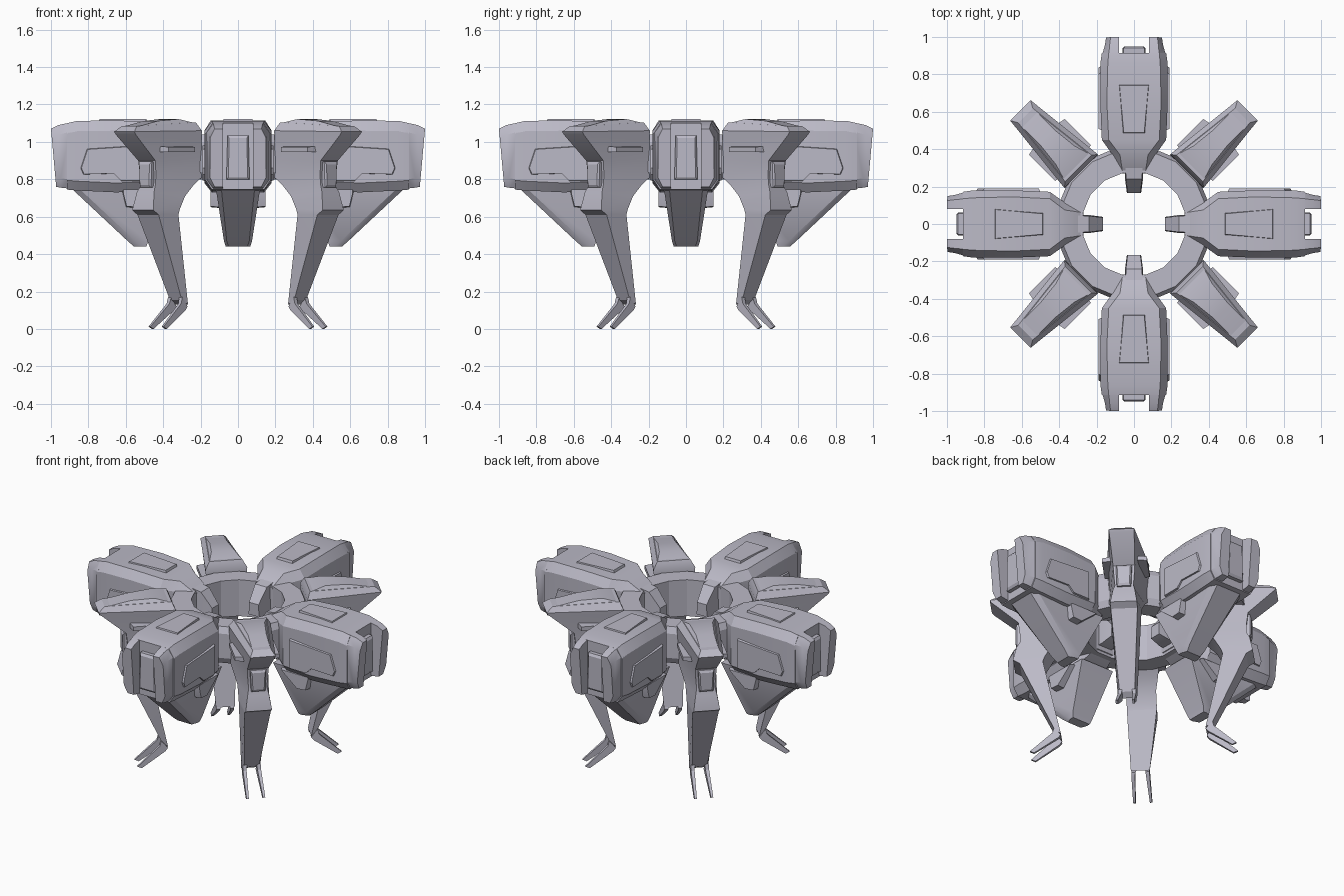
import bpy, bmesh, math

if "Cube" in bpy.data.objects:
    bpy.data.objects.remove(bpy.data.objects["Cube"], do_unlink=True)

# One grey metal for everything
metal = bpy.data.materials.new("grey metal")
metal.use_nodes = True
metal.diffuse_color = (0.5, 0.49, 0.57, 1)
metal.node_tree.nodes["Principled BSDF"].inputs["Base Color"].default_value = metal.diffuse_color


def loft(bm, loops):
    """Skin a row of closed loops and cap both ends."""
    rows = [[bm.verts.new(p) for p in loop] for loop in loops]
    n = len(rows[0])
    for a, b in zip(rows, rows[1:]):
        for i in range(n):
            j = (i + 1) % n
            bm.faces.new((a[i], a[j], b[j], b[i]))
    bm.faces.new(rows[0][::-1])
    bm.faces.new(rows[-1])


def add_part(name, solids, turns):
    """Make one mesh from lofts and place a copy at each turn angle."""
    bm = bmesh.new()
    for loops in solids:
        loft(bm, loops)
    bmesh.ops.recalc_face_normals(bm, faces=bm.faces)
    mesh = bpy.data.meshes.new(name)
    bm.to_mesh(mesh)
    bm.free()
    mesh.materials.append(metal)
    for k, angle in enumerate(turns):
        ob = bpy.data.objects.new(f"{name}_{k + 1}", mesh)
        ob.rotation_euler.z = math.radians(angle)
        bpy.context.collection.objects.link(ob)
        bpy.ops.object.select_all(action='DESELECT')
        ob.select_set(True)
        bpy.context.view_layer.objects.active = ob
        if k == 0:
            bpy.ops.object.shade_smooth_by_angle(angle=math.radians(28))


def pod_section(r, top, side, z_top, z_bot, base, lean=0):
    """Eight-sided cross-section of the pod at radius r."""
    half = [(top, z_top), (side, z_top - 0.055), (side, z_bot + 0.05), (base, z_bot)]
    ring = half + [(-y, z) for y, z in reversed(half)]
    return [(r - lean * (z_top - z), y, z) for y, z in ring]


def leg_section(r_in, w_in, z_in, r_out, w_out, z_out):
    """Four-sided horizontal slice of the leg."""
    return [(r_in, -w_in, z_in), (r_out, -w_out, z_out),
            (r_out, w_out, z_out), (r_in, w_in, z_in)]


def side_plate(profile, y0, y1, inset=0.01):
    """Bevelled (r, z) outline raised from y0 to y1, on both sides."""
    cr = sum(p[0] for p in profile) / len(profile)
    cz = sum(p[1] for p in profile) / len(profile)
    k = 1 - inset / 0.1
    return [[[(r, s * y0, z) for r, z in profile],
             [(cr + (r - cr) * k, s * y1, cz + (z - cz) * k) for r, z in profile]]
            for s in (1, -1)]


POD_TURNS = (0, 90, 180, 270)
LEG_TURNS = (45, 135, 225, 315)

# Central ring
def circle(r, z):
    return [(r * math.cos(math.tau * (i + .5) / 16), r * math.sin(math.tau * (i + .5) / 16), z)
            for i in range(16)]

bm_loops = [circle(0.28, 0.80), circle(0.40, 0.80), circle(0.42, 0.84),
            circle(0.42, 1.0), circle(0.40, 1.04), circle(0.28, 1.04)]
bm = bmesh.new()
rows = [[bm.verts.new(p) for p in loop] for loop in bm_loops]
for a, b in zip(rows, rows[1:] + rows[:1]):
    for i in range(16):
        j = (i + 1) % 16
        bm.faces.new((a[i], a[j], b[j], b[i]))
bmesh.ops.recalc_face_normals(bm, faces=bm.faces)
ring_mesh = bpy.data.meshes.new("central_ring")
bm.to_mesh(ring_mesh)
bm.free()
ring_mesh.materials.append(metal)
ring = bpy.data.objects.new("central_ring", ring_mesh)
bpy.context.collection.objects.link(ring)

# Pod bodies
add_part("pod_body", [[
    pod_section(0.27, 0.06, 0.10, 1.03, 0.82, 0.07),
    pod_section(0.37, 0.075, 0.115, 1.09, 0.77, 0.09),
    pod_section(0.45, 0.135, 0.172, 1.105, 0.74, 0.13),
    pod_section(0.65, 0.145, 0.18, 1.115, 0.73, 0.14),
    pod_section(0.86, 0.14, 0.18, 1.112, 0.74, 0.14),
    pod_section(0.915, 0.135, 0.172, 1.10, 0.745, 0.14)]], POD_TURNS)

# Forked outer end of each pod
def fork_section(r, top, side, z_top, z_bot, lean, s):
    pts = [(0.08, z_top), (top, z_top), (side, z_top - 0.05),
           (side, z_bot + 0.05), (top, z_bot), (0.08, z_bot)]
    return [(r - lean * (z_top - z), s * y, z) for y, z in pts]

add_part("pod_fork", [[fork_section(0.90, 0.135, 0.172, 1.103, 0.75, 0, s),
                       fork_section(0.96, 0.13, 0.155, 1.09, 0.755, 0.04, s),
                       fork_section(1.0, 0.125, 0.15, 1.07, 0.76, 0.09, s)]
                      for s in (1, -1)], POD_TURNS)

# Plate inside the fork
def end_face(r, w, z0, z1):
    return [(r, -w, z0), (r, w, z0), (r, w * 0.9, z1), (r, -w * 0.9, z1)]

add_part("pod_end_plate", [[end_face(0.90, 0.062, 0.795, 1.035),
                            end_face(0.94, 0.062, 0.795, 1.035),
                            end_face(0.95, 0.052, 0.81, 1.02)]], POD_TURNS)

# Raised top and side plates
add_part("pod_top_plate", [[
    [(0.48, -0.06, 1.09), (0.75, -0.085, 1.09), (0.75, 0.085, 1.09), (0.48, 0.06, 1.09)],
    [(0.49, -0.055, 1.122), (0.74, -0.077, 1.122), (0.74, 0.077, 1.122), (0.49, 0.055, 1.122)],
]], POD_TURNS)
add_part("pod_side_plate", side_plate(
    [(0.50, 0.985), (0.81, 0.965), (0.845, 0.86), (0.83, 0.825),
     (0.665, 0.83), (0.625, 0.79), (0.50, 0.79)], 0.17, 0.19, 0.005), POD_TURNS)

# Lower fins with side blocks
def fin_slice(z, r0, r1, w0, w1):
    c = 0.04
    return [(r0, -w0, z), (r1 - c, -w0, z), (r1, -w1, z), (r1, w1, z), (r1 - c, w0, z), (r0, w0, z)]

add_part("lower_fin", [[fin_slice(0.76, 0.34, 0.90, 0.12, 0.09),
                        fin_slice(0.47, 0.48, 0.59, 0.075, 0.06),
                        fin_slice(0.44, 0.49, 0.555, 0.065, 0.05)]], POD_TURNS)
add_part("fin_side_block", side_plate(
    [(0.40, 0.75), (0.62, 0.75), (0.62, 0.73), (0.60, 0.65), (0.53, 0.645)],
    0.08, 0.148), POD_TURNS)

# Inner hooks reaching into the ring
add_part("inner_hook", [[end_face(0.30, 0.05, 0.85, 1.05), end_face(0.24, 0.048, 0.85, 1.04),
                         end_face(0.165, 0.038, 0.87, 0.95)]], POD_TURNS)

# Legs, from ankle to head
add_part("leg", [[
    leg_section(0.435, 0.057, 0.13, 0.47, 0.045, 0.155),
    leg_section(0.54, 0.09, 0.61, 0.68, 0.08, 0.61),
    leg_section(0.53, 0.09, 0.64, 0.72, 0.08, 0.635),
    leg_section(0.49, 0.09, 0.71, 0.70, 0.065, 0.73),
    leg_section(0.44, 0.105, 0.77, 0.68, 0.055, 0.77),
    leg_section(0.39, 0.115, 0.81, 0.68, 0.06, 0.82),
    leg_section(0.39, 0.115, 0.90, 0.69, 0.065, 0.90),
    leg_section(0.40, 0.125, 1.03, 0.85, 0.075, 1.04),
    leg_section(0.40, 0.127, 1.06, 0.86, 0.077, 1.055),
    leg_section(0.42, 0.10, 1.105, 0.82, 0.055, 1.085),
]], LEG_TURNS)
add_part("leg_crown", [[
    leg_section(0.42, 0.10, 1.10, 0.82, 0.055, 1.08),
    leg_section(0.52, 0.07, 1.122, 0.66, 0.055, 1.112)]], LEG_TURNS)

# Shoulder strips and shin panels
add_part("shoulder_strip", side_plate(
    [(0.45, 0.945), (0.67, 0.945), (0.67, 0.975), (0.45, 0.975)], 0.08, 0.135), LEG_TURNS)

def panel(r, w, z0, z1):
    return [(r, -w, z0), (r, w, z0), (r, w * 1.15, z1), (r, -w * 1.15, z1)]

add_part("leg_panel", [[panel(0.66, 0.042, 0.755, 0.895), panel(0.70, 0.042, 0.755, 0.895),
                        panel(0.708, 0.034, 0.77, 0.88)]], LEG_TURNS)

# Two thin toes on each foot
def toe_slice(r0, z0, r1, z1, y, w, s):
    return [(r0, s * (y - w), z0), (r1, s * (y - w), z1),
            (r1, s * (y + w), z1), (r0, s * (y + w), z0)]

add_part("foot_toes", [[toe_slice(0.435, 0.12, 0.475, 0.17, 0.042, 0.012, s),
                        toe_slice(0.45, 0.10, 0.485, 0.135, 0.044, 0.011, s),
                        toe_slice(0.595, 0.0, 0.62, 0.012, 0.05, 0.007, s)]
                       for s in (1, -1)], LEG_TURNS)
